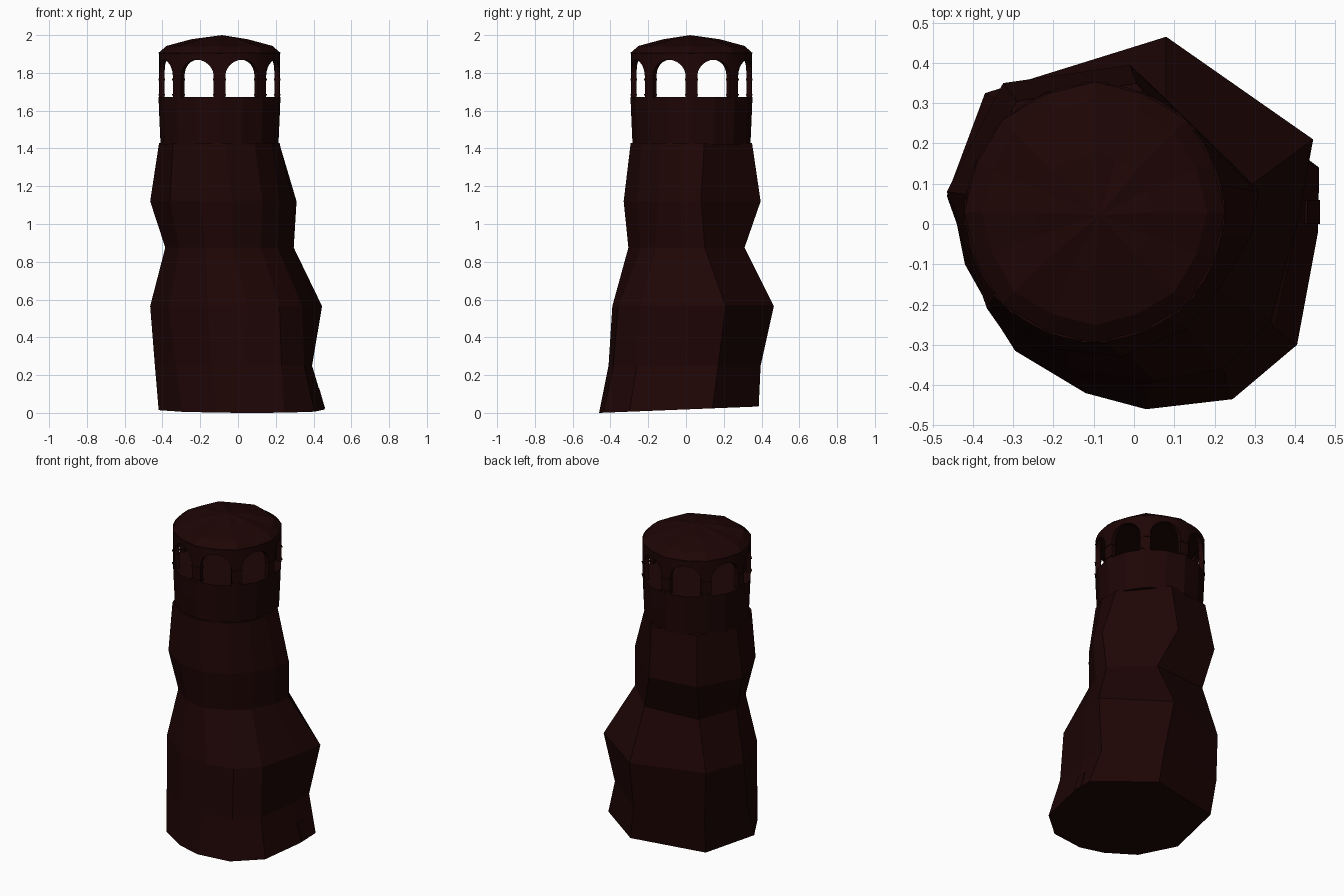
import bpy, bmesh, math

if "Cube" in bpy.data.objects:
    bpy.data.objects.remove(bpy.data.objects["Cube"])

mat = bpy.data.materials.new("dark red brown stone")
mat.diffuse_color = (0.0125, 0.0014, 0.0014, 1)
mat.use_nodes = True
mat.node_tree.nodes["Principled BSDF"].inputs["Base Color"].default_value = mat.diffuse_color
CX, CY = -0.098, 0.029          # axis of the upper tower


def finish(bm, name):
    bmesh.ops.recalc_face_normals(bm, faces=bm.faces[:])
    me = bpy.data.meshes.new(name)
    bm.to_mesh(me)
    bm.free()
    me.materials.append(mat)
    ob = bpy.data.objects.new(name, me)
    bpy.context.collection.objects.link(ob)
    return ob


def loft(bm, rings, cap_bottom=True, cap_top=True):
    loops = [[bm.verts.new(p) for p in r] for r in rings]
    for a, b in zip(loops, loops[1:]):
        n = len(a)
        for i in range(n):
            j = (i + 1) % n
            bm.faces.new((a[i], a[j], b[j], b[i]))
    if cap_bottom:
        bm.faces.new(loops[0][::-1])
    if cap_top:
        bm.faces.new(loops[-1])
    return loops


def polar(deg, r, z):
    a = math.radians(deg)
    return (CX + r * math.cos(a), CY + r * math.sin(a), z)


# Irregular rocky tower body: ten-sided cross-sections
sections = [
    (0.02, [(.46, .14), (.13, .385), (-.345, .29), (-.42, -.1), (-.295, -.315),
            (-.12, -.42), (.03, -.46), (.245, -.435), (.405, -.30), (.457, -.02)]),
    (0.25, [(.392, .17), (.10, .395), (-.36, .325), (-.44, 0), (-.33, -.26),
            (-.14, -.39), (.04, -.41), (.23, -.385), (.35, -.26), (.39, 0)]),
    (0.565, [(.445, .21), (.08, .465), (-.37, .325), (-.465, .07), (-.365, -.21),
             (-.16, -.36), (.05, -.39), (.22, -.36), (.34, -.24), (.41, .02)]),
    (0.875, [(.295, .10), (.08, .31), (-.29, .28), (-.385, .03), (-.31, -.17),
             (-.17, -.28), (-.03, -.305), (.12, -.24), (.21, -.16), (.28, -.02)]),
    (1.12, [(.31, .08), (-.01, .395), (-.325, .35), (-.465, .08), (-.36, -.20),
            (-.20, -.31), (-.03, -.33), (.13, -.26), (.22, -.15), (.29, -.03)]),
]
rings = []
for k, (z, pts) in enumerate(sections):
    rings.append([(x, y, z + 0.04 * y - 0.0016 if k == 0 else z) for x, y in pts])
spokes = [12, 72, 125, 172, 220, 250, 275, 305, 328, 350]
rings.append([polar(a, 0.337 if i in (1, 2) else 0.323, 1.43)
              for i, a in enumerate(spokes)])
bm = bmesh.new()
loft(bm, rings)
finish(bm, "tower_body")

# Drum under the arcade, with its floor
bm = bmesh.new()
loft(bm, [[polar(i * 22.5, r, z) for i in range(16)]
          for r, z in ((0.312, 1.42), (0.318, 1.55), (0.323, 1.672))])
finish(bm, "upper_drum")

# Arcade wall: eight arched bays wrapped round the axis
R, Z0, SPRING, TOP, HALF = 0.320, 1.665, 1.782, 1.905, 17
bm = bmesh.new()
for bay in range(8):
    mid = 22.5 + 45 * bay

    def v(da, z):
        return bm.verts.new(polar(mid + da, R, z))

    arch = [(-HALF * math.cos(math.pi * i / 12),
             SPRING + 0.088 * math.sin(math.pi * i / 12)) for i in range(13)]
    for (a0, h0), (a1, h1) in zip(arch, arch[1:]):
        bm.faces.new((v(a0, h0), v(a1, h1), v(a1, TOP), v(a0, TOP)))
    for s in (-1, 1):
        for lo, hi in ((Z0, SPRING), (SPRING, TOP)):
            q = [(s * 22.5, lo), (s * HALF, lo), (s * HALF, hi), (s * 22.5, hi)]
            if s > 0:
                q.reverse()
            bm.faces.new([v(*p) for p in q])
bmesh.ops.remove_doubles(bm, verts=bm.verts[:], dist=0.0005)
arcade = finish(bm, "arcade")
sol = arcade.modifiers.new("thickness", 'SOLIDIFY')
sol.thickness = 0.028
sol.offset = -1

# Small mouldings on each pier
bm = bmesh.new()
for i in range(8):
    for z in (1.685, 1.765):
        c = [polar(45 * i + d, r, z) for d, r in
             ((-6, 0.29), (-6, 0.325), (6, 0.325), (6, 0.29))]
        loft(bm, [[(x, y, z - 0.004) for x, y, _ in c],
                  [(x, y, z + 0.004) for x, y, _ in c]])
finish(bm, "pier_mouldings")

# Shallow pleated roof
bm = bmesh.new()
loops = loft(bm, [[polar(i * 22.5, r - fold * (i % 2), z - fold * (i % 2))
                   for i in range(16)]
                  for r, z, fold in ((0.305, 1.885, 0), (0.324, 1.905, 0.003),
                                     (0.28, 1.943, 0.006), (0.15, 1.978, 0.008))],
             cap_top=False)
apex = bm.verts.new((-0.085, 0.022, 2.0))
for i in range(16):
    bm.faces.new((loops[-1][i], loops[-1][(i + 1) % 16], apex))
finish(bm, "roof")

# Small door plate on the right side, leaning with the wall
bm = bmesh.new()
loft(bm, [[(0.464 - 0.29 * z + dx, y, z) for dx, y in
           ((-0.004, 0.0), (0.004, 0.0), (0.004, 0.06), (-0.004, 0.06))]
          for z in (0.022, 0.13)])
finish(bm, "door")
